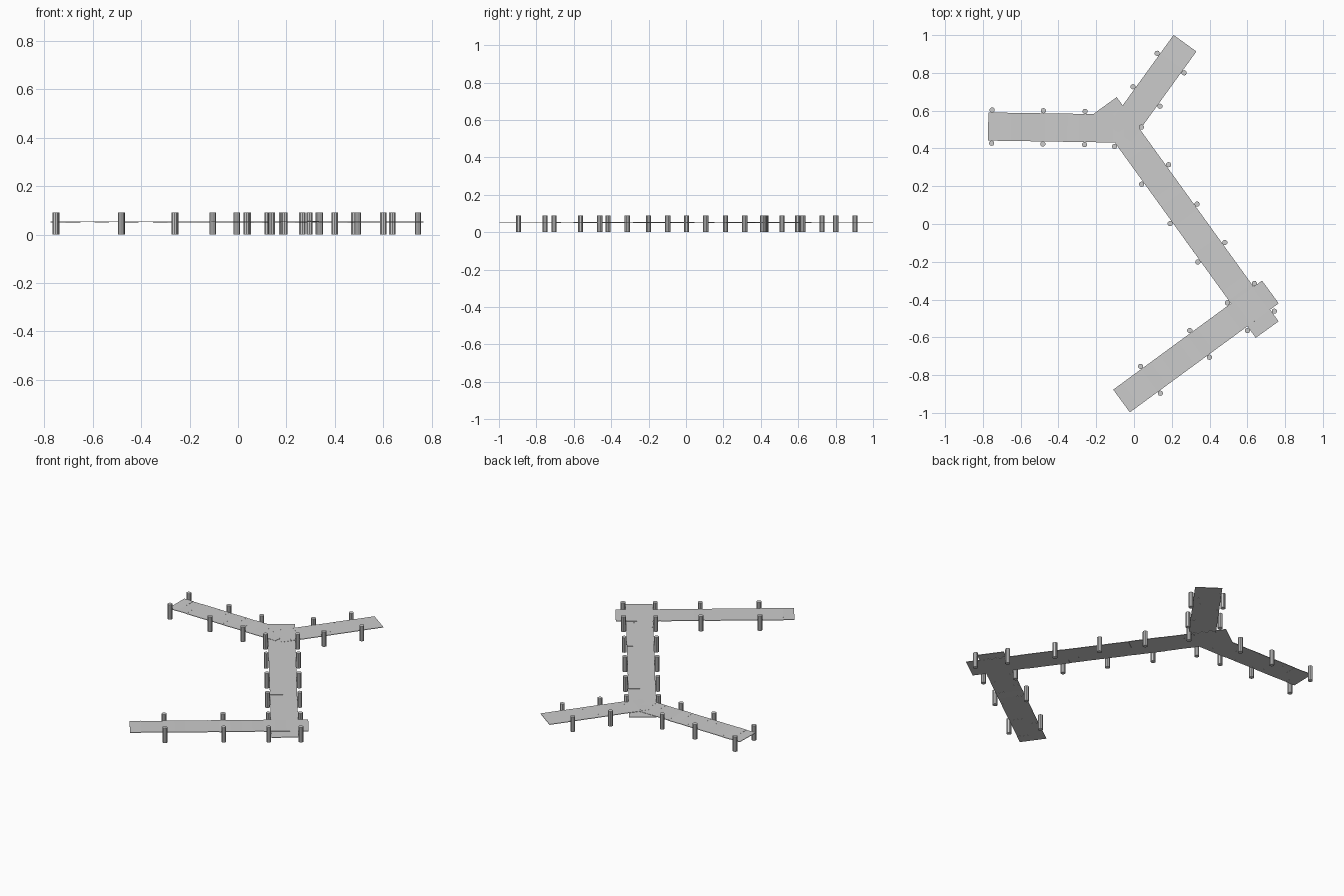
import bpy, bmesh, math, random
from mathutils import Matrix, Vector

if "Cube" in bpy.data.objects:
    bpy.data.objects.remove(bpy.data.objects["Cube"])

random.seed(4)
WIDTH, THICK, PLANK = 0.149, 0.003, 0.06
POST_R, POST_H, POST_OFF = 0.014, 0.09, 0.088


def finish(bm, name):
    mesh = bpy.data.meshes.new(name)
    bm.to_mesh(mesh)
    bm.free()
    obj = bpy.data.objects.new(name, mesh)
    bpy.context.collection.objects.link(obj)


def walkway(name, start, end, z, pairs):
    a, b = Vector((*start, 0)), Vector((*end, 0))
    length = (b - a).length
    d = (b - a).normalized()
    side = Vector((-d.y, d.x, 0))
    turn = Matrix.Rotation(math.atan2(d.y, d.x), 4, 'Z')

    # deck planks, each rocked slightly about the walking direction
    bm = bmesh.new()
    n = round(length / PLANK)
    step = length / n
    for i in range(n):
        pos = a + d * step * (i + 0.5) + Vector((0, 0, z))
        rock = Matrix.Rotation(random.uniform(-0.012, 0.012), 4, 'X')
        size = Matrix.Diagonal((step, WIDTH, THICK, 1))
        bmesh.ops.create_cube(bm, size=1, matrix=Matrix.Translation(pos) @ turn @ rock @ size)
    finish(bm, name + "_planks")

    # round piles in pairs on both sides
    bm = bmesh.new()
    for t in pairs:
        for s in (-1, 1):
            pos = a + d * t + side * s * POST_OFF + Vector((0, 0, POST_H / 2))
            bmesh.ops.create_cone(bm, cap_ends=True, segments=10, radius1=POST_R,
                                  radius2=POST_R, depth=POST_H,
                                  matrix=Matrix.Translation(pos))
    finish(bm, name + "_piles")


walkway("main_walkway", (-0.152, 0.628), (0.705, -0.559), 0.051,
        (0.205, 0.451, 0.708, 0.959, 1.226, 1.407))
walkway("left_walkway", (-0.772, 0.516), (-0.05, 0.505), 0.0525, (0.02, 0.291, 0.512))
walkway("back_walkway", (-0.075, 0.48), (0.27, 0.957), 0.0525, (0.241, 0.459))
walkway("front_walkway", (-0.066, -0.937), (0.722, -0.36), 0.0525, (0.19, 0.512))
